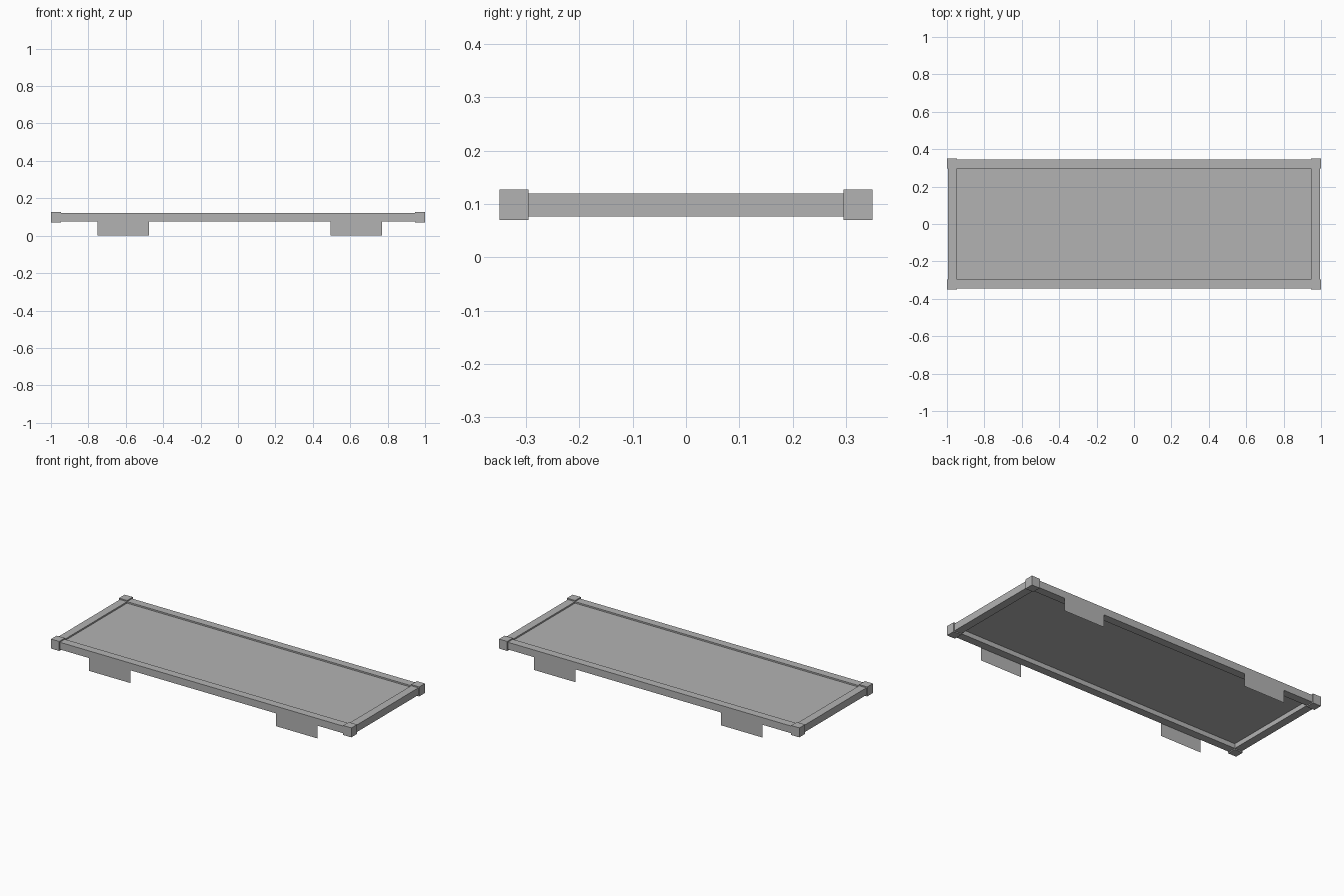
import bpy
import bmesh
from mathutils import Matrix, Vector

if "Cube" in bpy.data.objects:
    bpy.data.objects.remove(bpy.data.objects["Cube"], do_unlink=True)

GREY = (0.45, 0.45, 0.45, 1.0)
grey = bpy.data.materials.new("plain_grey")
grey.use_nodes = True
grey.diffuse_color = GREY
grey.node_tree.nodes["Principled BSDF"].inputs["Base Color"].default_value = GREY


def finish(name, bm):
    mesh = bpy.data.meshes.new(name)
    bm.to_mesh(mesh)
    bm.free()
    mesh.materials.append(grey)
    obj = bpy.data.objects.new(name, mesh)
    bpy.context.collection.objects.link(obj)


def box(name, low, high):
    low, high = Vector(low), Vector(high)
    bm = bmesh.new()
    bmesh.ops.create_cube(bm, size=1.0, matrix=Matrix.Translation((low + high) / 2)
                          @ Matrix.Diagonal((high - low).to_4d()))
    finish(name, bm)


def sheet(name, points):
    bm = bmesh.new()
    bm.faces.new([bm.verts.new(p) for p in points])
    finish(name, bm)


# Outer size, corner size, rail inset and heights
X, Y, CORNER, INSET = 1.0, 0.35, 0.054, 0.006
RAIL_LOW, RAIL_HIGH = 0.077, 0.12
CORNER_LOW, CORNER_HIGH = 0.07, 0.127
ix, iy = X - CORNER, Y - CORNER
ox, oy = X - INSET, Y - INSET

# Recessed panel
box("panel", (-ix, -iy, 0.105), (ix, iy, 0.111))

for side, sy in (("front", -1), ("back", 1)):
    ys = sorted((sy * iy, sy * oy))
    box(side + "_rail", (-ix, ys[0], RAIL_LOW), (ix, ys[1], RAIL_HIGH))
    # Thin tabs hanging flush with the rail's outer face
    for hand, x0, x1 in (("right", -0.75, -0.475), ("left", 0.495, 0.77)):
        y = sy * oy
        pts = [(x0, y, 0), (x1, y, 0), (x1, y, RAIL_LOW), (x0, y, RAIL_LOW)]
        sheet(f"{side}_{hand}_tab", pts if sy < 0 else pts[::-1])

for hand, sx in (("right", -1), ("left", 1)):
    xs = sorted((sx * ix, sx * ox))
    box(hand + "_rail", (xs[0], -iy, RAIL_LOW), (xs[1], iy, RAIL_HIGH))
    # Corner caps
    cx = sorted((sx * ix, sx * X))
    for side, sy in (("front", -1), ("back", 1)):
        cy = sorted((sy * iy, sy * Y))
        box(f"{side}_{hand}_corner", (cx[0], cy[0], CORNER_LOW), (cx[1], cy[1], CORNER_HIGH))
